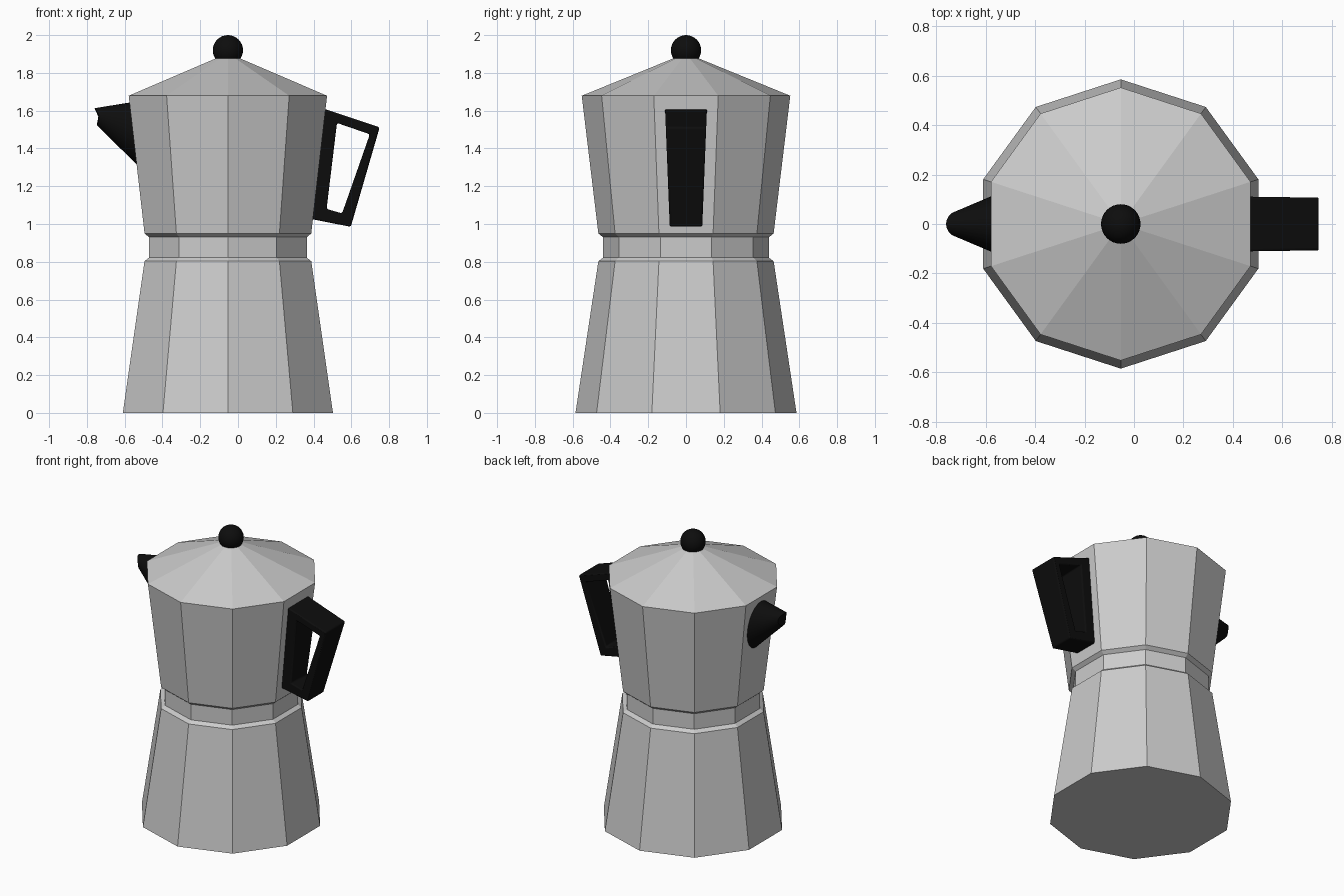
import bpy, bmesh
from math import pi, sin, cos

if "Cube" in bpy.data.objects:
    bpy.data.objects.remove(bpy.data.objects["Cube"])

CX = -0.0535  # axis of the pot

black = bpy.data.materials.new("black_plastic")
black.diffuse_color = (0.004, 0.004, 0.004, 1)
black.use_nodes = True
black.node_tree.nodes["Principled BSDF"].inputs["Base Color"].default_value = black.diffuse_color


def make(name, bm, mat=None):
    bmesh.ops.recalc_face_normals(bm, faces=bm.faces)
    me = bpy.data.meshes.new(name)
    bm.to_mesh(me)
    bm.free()
    ob = bpy.data.objects.new(name, me)
    bpy.context.collection.objects.link(ob)
    if mat:
        me.materials.append(mat)
    return ob


def smooth(ob, angle):
    bpy.ops.object.select_all(action='DESELECT')
    ob.select_set(True)
    bpy.context.view_layer.objects.active = ob
    bpy.ops.object.shade_smooth_by_angle(angle=angle)


def loft(name, rings, mat=None):
    """Skin equal-length point rings and cap both ends."""
    bm = bmesh.new()
    vr = [[bm.verts.new(p) for p in r] for r in rings]
    n = len(vr[0])
    for a, b in zip(vr, vr[1:]):
        for i in range(n):
            j = (i + 1) % n
            bm.faces.new((a[i], a[j], b[j], b[i]))
    bm.faces.new(vr[0])
    bm.faces.new(vr[-1])
    return make(name, bm, mat)


def decagon(r, z):
    return [(CX + r * cos(pi / 2 + i * pi / 5), r * sin(pi / 2 + i * pi / 5), z)
            for i in range(10)]


# ten-sided metal parts, as (radius, height) profiles
parts = {
    "water_base": [(0.585, 0), (0.464, 0.803), (0.439, 0.822)],
    "neck_band": [(0.439, 0.822), (0.439, 0.930)],
    "upper_jug": [(0.439, 0.930), (0.464, 0.950), (0.552, 1.679)],
    "lid": [(0.552, 1.679), (0.064, 1.878)],
}
for name, profile in parts.items():
    loft(name, [decagon(r, z) for r, z in profile])

# lid knob
bm = bmesh.new()
bmesh.ops.create_uvsphere(bm, u_segments=32, v_segments=16, radius=0.08)
bmesh.ops.translate(bm, verts=bm.verts, vec=(CX, 0, 1.92))
smooth(make("lid_knob", bm, black), pi / 3)


# spout: tapering oval sections with a rounded tip
def oval(x, z_low, z_high, w, bulge=0.0):
    zc, h = (z_low + z_high) / 2, (z_high - z_low) / 2
    return [(x + bulge * cos(t) ** 2 - 0.006 * sin(t) * (bulge > 0),
             w * cos(t), zc + h * sin(t))
            for t in (i * 2 * pi / 32 for i in range(32))]


spout = loft("spout", [oval(-0.50, 1.28, 1.655, 0.145),
                       oval(-0.754, 1.523, 1.613, 0.045, 0.018)], black)
smooth(spout, pi / 5)

# handle: four-sided frame, narrower towards the bottom
outer = [(0.44, 1.615), (0.75, 1.512), (0.597, 0.985), (0.38, 1.028)]
inner = [(0.524, 1.535), (0.698, 1.475), (0.551, 1.056), (0.469, 1.080)]


def side(x, z, s):
    return (x, s * (0.086 + 0.025 * (z - 0.985) / 0.63), z)


bm = bmesh.new()
loops = [[bm.verts.new(side(x, z, s)) for x, z in pts]
         for pts, s in ((outer, -1), (outer, 1), (inner, 1), (inner, -1))]
for k in range(4):
    a, b = loops[k], loops[(k + 1) % 4]
    for i in range(4):
        j = (i + 1) % 4
        bm.faces.new((a[i], a[j], b[j], b[i]))
handle = make("handle", bm, black)
bev = handle.modifiers.new("soft_edges", 'BEVEL')
bev.width = 0.011
bev.segments = 3
bev.limit_method = 'ANGLE'
smooth(handle, pi / 6)
